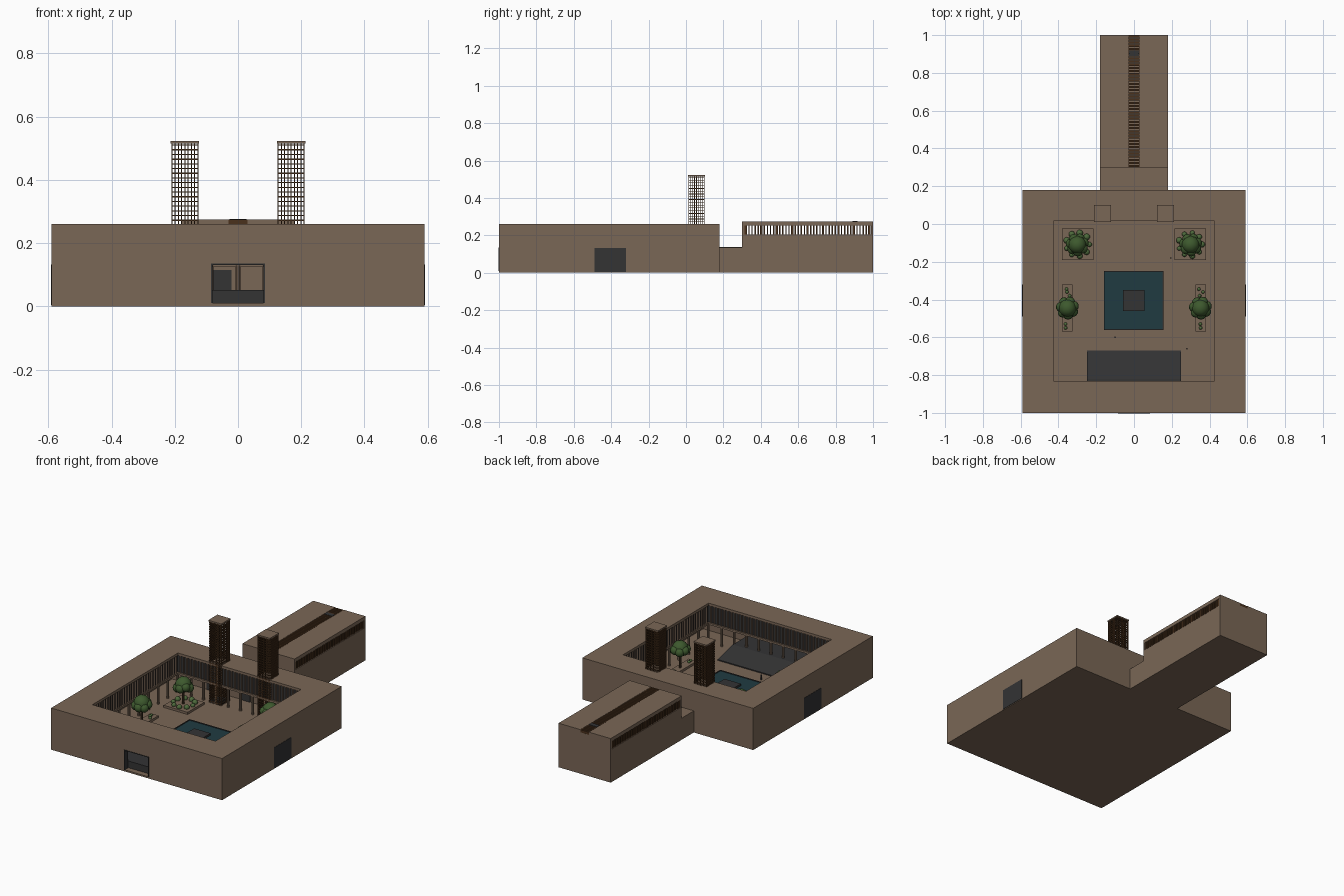
import bpy, bmesh, math, random
from mathutils import Matrix, Vector

if "Cube" in bpy.data.objects:
    bpy.data.objects.remove(bpy.data.objects["Cube"])

random.seed(4)


def material(name, rgb):
    m = bpy.data.materials.new(name)
    m.diffuse_color = (*rgb, 1)
    m.use_nodes = True
    m.node_tree.nodes["Principled BSDF"].inputs["Base Color"].default_value = m.diffuse_color
    return m


EARTH = material("earth_wall", (0.195, 0.135, 0.093))
GREY = material("dark_grey", (0.033, 0.033, 0.034))
WOOD = material("dark_wood", (0.068, 0.031, 0.012))
WATER = material("teal_water", (0.014, 0.043, 0.053))
LEAF = material("leaf_green", (0.047, 0.100, 0.027))
SHRUB = material("shrub_green", (0.075, 0.145, 0.045))
BARK = material("bark", (0.065, 0.040, 0.022))


def finish(name, bm, mat, smooth=False):
    me = bpy.data.meshes.new(name)
    bm.to_mesh(me)
    bm.free()
    me.materials.append(mat)
    for p in me.polygons:
        p.use_smooth = smooth
    ob = bpy.data.objects.new(name, me)
    bpy.context.collection.objects.link(ob)
    return ob


def boxes(name, mat, spans):
    """Each span is (x0, x1, y0, y1, z0, z1)."""
    bm = bmesh.new()
    for x0, x1, y0, y1, z0, z1 in spans:
        m = Matrix.Translation(((x0 + x1) / 2, (y0 + y1) / 2, (z0 + z1) / 2))
        m = m @ Matrix.Diagonal((x1 - x0, y1 - y0, z1 - z0, 1))
        bmesh.ops.create_cube(bm, size=1, matrix=m)
    return finish(name, bm, mat)


def posts(name, mat, spots, r, z0, z1, sides=8):
    bm = bmesh.new()
    for x, y in spots:
        bmesh.ops.create_cone(bm, cap_ends=True, segments=sides, radius1=r, radius2=r, depth=z1 - z0,
                              matrix=Matrix.Translation((x, y, (z0 + z1) / 2)))
    return finish(name, bm, mat)


def balls(name, mat, items):
    bm = bmesh.new()
    for x, y, z, r in items:
        bmesh.ops.create_icosphere(bm, subdivisions=2, radius=r, matrix=Matrix.Translation((x, y, z)))
    return finish(name, bm, mat, True)


def ring(z0, z1, ox, oy0, oy1, ix, iy0, iy1):
    return [(-ox, -ix, oy0, oy1, z0, z1), (ix, ox, oy0, oy1, z0, z1),
            (-ix, ix, oy0, iy0, z0, z1), (-ix, ix, iy1, oy1, z0, z1)]


def steps(a, b, n):
    return [a + (b - a) * i / (n - 1) for i in range(n)]


W, Y0, Y1, H = 0.59, -1.0, 0.18, 0.26       # courtyard block
CX, C0, C1 = 0.425, -0.83, 0.015            # courtyard opening
F = 0.01                                    # floor level

# Courtyard block: floor, upper storey ring and outer walls with a front gateway
boxes("courtyard_floor", EARTH, [(-W, W, Y0, Y1, 0, F)])
boxes("upper_storey", EARTH, ring(0.135, H, W, Y0, Y1, CX + 0.014, C0 - 0.014, C1 + 0.014))
boxes("roof_edge", EARTH, ring(0.244, H, CX + 0.014, C0 - 0.014, C1 + 0.014, CX, C0, C1)
      + ring(0.125, 0.137, CX + 0.014, C0 - 0.014, C1 + 0.014, CX, C0, C1))
boxes("outer_walls", EARTH, [(-W, -W + 0.03, Y0, Y1, F, 0.135), (W - 0.03, W, Y0, Y1, F, 0.135),
                             (-W, -0.083, Y0, Y0 + 0.03, F, 0.135), (0.083, W, Y0, Y0 + 0.03, F, 0.135),
                             (-W, W, Y1 - 0.03, Y1, F, 0.135)])
boxes("gateway_frame", GREY, [(-0.085, -0.081, Y0 - 0.002, Y0 + 0.03, F, 0.135),
                              (0.081, 0.085, Y0 - 0.002, Y0 + 0.03, F, 0.135),
                              (-0.085, 0.085, Y0 - 0.002, Y0 + 0.03, 0.131, 0.135)])

# Dark side doors and inner doors
boxes("side_doors", GREY, [(s * W - 0.002, s * W + 0.002, -0.49, -0.32, 0.005, 0.133) for s in (-1, 1)])
boxes("inner_doors", GREY, [(x, x + 0.07, Y1 - 0.034, Y1 - 0.029, F, 0.115) for x in (-0.09, -0.32, 0.25)])

# Slatted screens facing the courtyard
boxes("screen_backing", GREY, ring(0.137, 0.244, CX + 0.014, C0 - 0.014, C1 + 0.014,
                                   CX + 0.010, C0 - 0.010, C1 + 0.010))
slats = []
for y in steps(C0 + 0.012, C1 - 0.012, 36):
    slats += [(s * (CX + 0.006) - 0.005, s * (CX + 0.006) + 0.005, y - 0.003, y + 0.003, 0.13, 0.25) for s in (-1, 1)]
for x in steps(-CX + 0.012, CX - 0.012, 36):
    slats += [(x - 0.003, x + 0.003, y - 0.005, y + 0.005, 0.13, 0.25) for y in (C0 - 0.006, C1 + 0.006)]
boxes("screen_slats", EARTH, slats)

# Arcade columns
spots = [(s * (CX + 0.009), y) for s in (-1, 1) for y in steps(C0 - 0.009, C1 + 0.009, 10)]
spots += [(x, y) for y in (C0 - 0.009, C1 + 0.009) for x in steps(-CX, CX, 11)[1:-1]]
posts("arcade_columns", EARTH, spots, 0.008, F, 0.13, 10)

# Entrance deck sloping down into the courtyard
bm = bmesh.new()
profile = [(-0.965, F), (-0.67, F), (-0.67, F + 0.006), (-0.82, 0.052), (-0.965, 0.052)]
face = bm.faces.new([bm.verts.new((-0.25, y, z)) for y, z in profile])
side = bmesh.ops.extrude_face_region(bm, geom=[face])
bmesh.ops.translate(bm, vec=(0.5, 0, 0), verts=[v for v in side["geom"] if isinstance(v, bmesh.types.BMVert)])
bmesh.ops.recalc_face_normals(bm, faces=bm.faces)
finish("entrance_deck", bm, GREY)

# Pool with rim and central plinth
boxes("pool_water", WATER, [(-0.156, 0.152, -0.556, -0.254, F, 0.015)])
boxes("pool_rim", GREY, [(-0.160, -0.155, -0.56, -0.25, F, 0.019), (0.151, 0.156, -0.56, -0.25, F, 0.019),
                         (-0.160, 0.156, -0.56, -0.555, F, 0.019), (-0.160, 0.156, -0.255, -0.25, F, 0.019)])
boxes("pool_plinth", GREY, [(-0.058, 0.056, -0.46, -0.35, F, 0.027)])

# Planters, trees and shrubs, mirrored left to right
planters, crowns, shrubs, trunks = [], [], [], []
for s in (-1, 1):
    for x0, x1, y0, y1 in ((0.215, 0.38, -0.19, -0.025), (0.325, 0.38, -0.57, -0.32)):
        a, b = sorted((s * x0, s * x1))
        planters.append((a, b, y0, y1, F, 0.024))
    for tx, ty in ((0.30, -0.11), (0.352, -0.445)):
        trunks.append((s * tx, ty))
        crowns.append((s * tx, ty, 0.145, 0.048))
        for i in range(7):
            a = i * math.tau / 7 + 0.3
            crowns.append((s * tx + 0.034 * math.cos(a), ty + 0.034 * math.sin(a),
                           0.13 + random.uniform(-0.005, 0.012), 0.028))
    for i in range(9):
        a = i * math.tau / 9
        shrubs.append((s * 0.298 + 0.062 * math.cos(a), -0.108 + 0.062 * math.sin(a),
                       0.03, random.uniform(0.012, 0.018)))
    for y in (-0.55, -0.53, -0.38, -0.36, -0.345):
        shrubs.append((s * (0.352 + random.uniform(-0.014, 0.014)), y, 0.028, 0.009))
boxes("planters", EARTH, planters)
posts("tree_trunks", BARK, trunks, 0.007, 0.02, 0.13)
balls("tree_crowns", LEAF, crowns)
balls("planter_shrubs", SHRUB, shrubs)
posts("courtyard_bollards", GREY, [(0.195, -0.18), (-0.10, -0.60), (0.28, -0.66)], 0.004, F, 0.04)

# Lattice towers
for s, label in ((-1, "left"), (1, "right")):
    cx, cy, hw, t = s * 0.168, 0.056, 0.041, 0.0018
    bars = []
    for o in steps(-hw, hw, 9):
        for e in (-hw, hw):
            bars.append((cx + o - t, cx + o + t, cy + e - t, cy + e + t, F, 0.515))
            bars.append((cx + e - t, cx + e + t, cy + o - t, cy + o + t, F, 0.515))
    for z in steps(0.02, 0.51, 34):
        for e in (-hw, hw):
            bars.append((cx - hw, cx + hw, cy + e - t, cy + e + t, z - t, z + t))
            bars.append((cx + e - t, cx + e + t, cy - hw, cy + hw, z - t, z + t))
    boxes(label + "_tower_lattice", WOOD, bars)
    boxes(label + "_tower_cap", EARTH, [(cx - 0.045, cx + 0.045, cy - 0.045, cy + 0.045, 0.515, 0.523)])
    boxes(label + "_tower_base", GREY, [(cx - 0.038, cx + 0.038, cy - 0.038, cy + 0.038, F, 0.022)])

# Low link between the courtyard and the rear hall
boxes("link_passage", EARTH, [(-0.18, 0.18, 0.18, 0.30, 0, 0.135), (-0.1, 0.1, 0.18, 0.30, 0.13, 0.138)])

# Rear hall: hollow shell with a continuous clerestory and a roof slit
HX, A, B = 0.18, 0.30, 1.0
boxes("hall_walls", EARTH, [(-HX, HX, A, B, 0, F), (-HX, -HX + 0.02, A, B, F, 0.205), (HX - 0.02, HX, A, B, F, 0.205),
                            (-HX, HX, A, A + 0.012, F, 0.258), (-HX, HX, B - 0.012, B, F, 0.258)])
boxes("hall_roof", EARTH, [(-HX, -0.03, A, B, 0.253, 0.275), (0.03, HX, A, B, 0.253, 0.275)])
fins = []
for s in (-1, 1):
    for i, y in enumerate(steps(A + 0.02, B - 0.02, 41)):
        w = 0.006 if i % 5 == 0 else 0.0035
        fins.append((s * 0.167 - 0.01, s * 0.167 + 0.01, y - w, y + w, 0.2, 0.256))
boxes("clerestory_fins", WOOD, fins)
boxes("skylight_slats", WOOD, [(-0.03, 0.03, y - 0.0055, y + 0.0055, 0.258, 0.274)
                               for y in steps(A + 0.006, B - 0.006, 42)])
boxes("skylight_hatch", GREY, [(-0.027, 0.027, 0.89, 0.918, 0.262, 0.276)])
